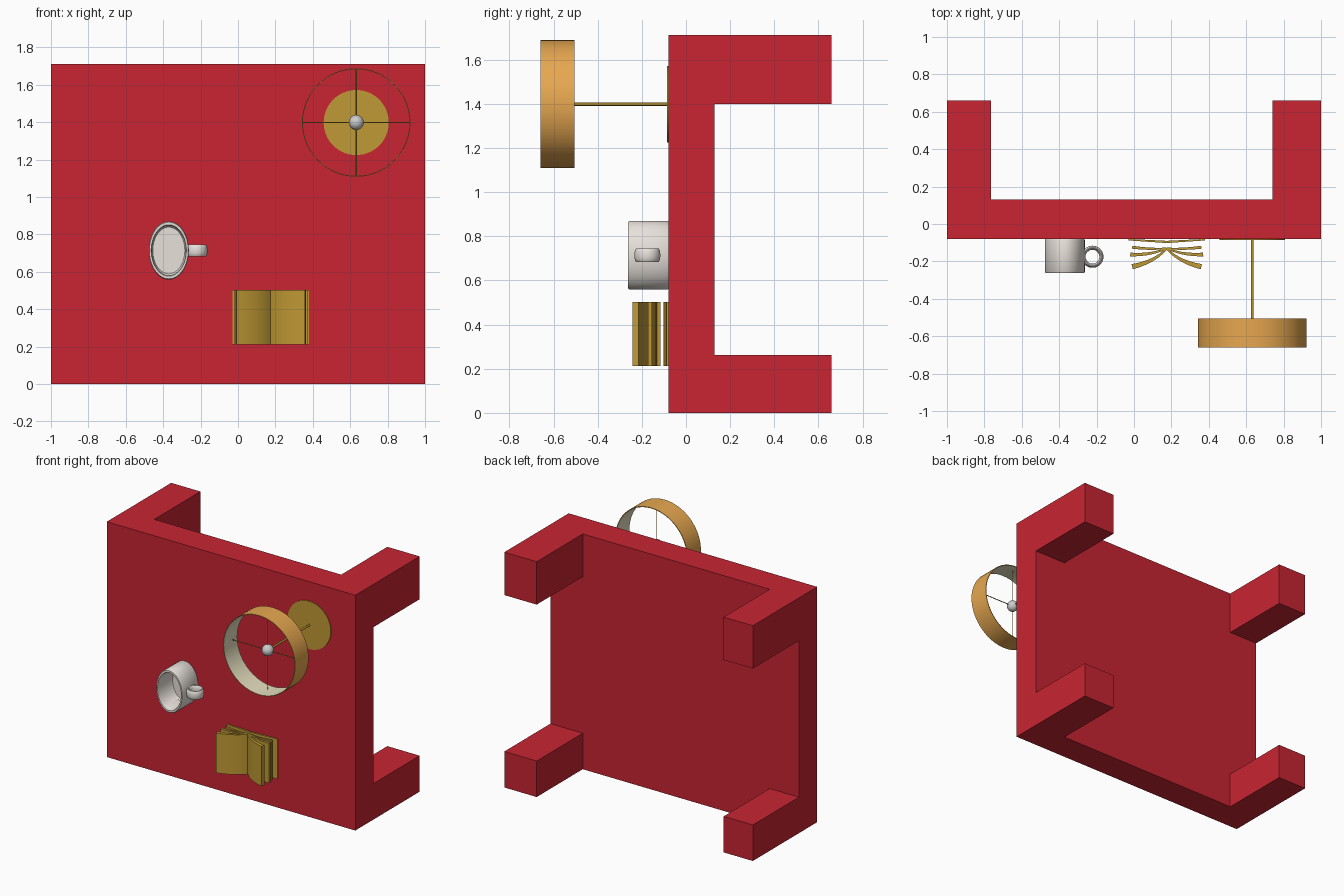
import bpy, bmesh, math
from mathutils import Matrix, Vector

if "Cube" in bpy.data.objects:
    bpy.data.objects.remove(bpy.data.objects["Cube"])


def material(name, rgb):
    m = bpy.data.materials.new(name)
    m.diffuse_color = (*rgb, 1)
    m.use_nodes = True
    m.node_tree.nodes["Principled BSDF"].inputs["Base Color"].default_value = m.diffuse_color
    return m


RED = material("red_paint", (0.58, 0.018, 0.032))
GOLD = material("gold", (0.53, 0.32, 0.035))
ORANGE = material("shade_fabric", (0.80, 0.39, 0.08))
CREAM = material("shade_lining", (0.80, 0.74, 0.52))
WHITE = material("ceramic", (0.80, 0.75, 0.70))
GREY = material("bulb_glass", (0.6, 0.6, 0.6))


def finish(name, bm, mat, smooth=False):
    bmesh.ops.recalc_face_normals(bm, faces=bm.faces)
    me = bpy.data.meshes.new(name)
    bm.to_mesh(me)
    bm.free()
    ob = bpy.data.objects.new(name, me)
    bpy.context.collection.objects.link(ob)
    me.materials.append(mat)
    if smooth:
        bpy.ops.object.select_all(action='DESELECT')
        ob.select_set(True)
        bpy.context.view_layer.objects.active = ob
        bpy.ops.object.shade_smooth_by_angle(angle=math.radians(35))
    return ob


def lathe(name, profile, centre, mat, sx=1, sz=1, steps=64, closed=False):
    """Spin (radius, y) points about a y axis through centre (x, z)."""
    bm = bmesh.new()
    vs = [bm.verts.new((r, y, 0)) for r, y in profile]
    es = [bm.edges.new(p) for p in zip(vs, vs[1:])]
    if closed:
        es.append(bm.edges.new((vs[-1], vs[0])))
    bmesh.ops.spin(bm, geom=vs + es, cent=(0, 0, 0), axis=(0, 1, 0),
                   angle=math.tau, steps=steps)
    bmesh.ops.remove_doubles(bm, verts=bm.verts, dist=1e-5)
    bmesh.ops.transform(bm, verts=bm.verts, matrix=Matrix.Translation((centre[0], 0, centre[1]))
                        @ Matrix.Diagonal((sx, 1, sz, 1)))
    return finish(name, bm, mat, True)


# Table lying on its side: grid slab with the four corner cells drawn out as legs
bm = bmesh.new()
xs, zs = (-1, -0.765, 0.74, 1), (0, 0.262, 1.4, 1.712)
v = [[bm.verts.new((x, -0.08, z)) for z in zs] for x in xs]
for i in range(3):
    for j in range(3):
        bm.faces.new((v[i][j], v[i + 1][j], v[i + 1][j + 1], v[i][j + 1]))
geom = bmesh.ops.extrude_face_region(bm, geom=bm.faces[:], use_keep_orig=True)["geom"]
bmesh.ops.translate(bm, verts=[g for g in geom if isinstance(g, bmesh.types.BMVert)], vec=(0, 0.21, 0))
corners = []
for f in [g for g in geom if isinstance(g, bmesh.types.BMFace)]:
    c = f.calc_center_median()
    if (c.x < -0.7 or c.x > 0.7) and (c.z < 0.3 or c.z > 1.4):
        corners.append(f)
legs = bmesh.ops.extrude_discrete_faces(bm, faces=corners)["faces"]
for f in legs:
    bmesh.ops.translate(bm, verts=f.verts[:], vec=(0, 0.53, 0))
bmesh.ops.recalc_face_normals(bm, faces=bm.faces)
bmesh.ops.dissolve_limit(bm, angle_limit=0.01, verts=bm.verts, edges=bm.edges)
finish("table", bm, RED)

# Mug: oval cup opening to the front
lathe("mug_cup", [(0, -0.08), (0.98, -0.08), (1, -0.086), (1, -0.255), (0.97, -0.262),
                  (0.88, -0.262), (0.85, -0.255), (0.85, -0.11), (0.8, -0.1), (0, -0.1)],
      (-0.37, 0.714), WHITE, 0.107, 0.156)

# Mug handle: ring with a tall oval section
bm = bmesh.new()
N, M = 40, 14
ring = []
for i in range(N):
    a = math.tau * i / N
    row = []
    for j in range(M):
        b = math.tau * j / M
        r = 0.048 + 0.011 * math.cos(b)
        row.append(bm.verts.new((-0.222 + r * math.cos(a), -0.175 + r * math.sin(a),
                                 0.714 + 0.032 * math.sin(b))))
    ring.append(row)
for i in range(N):
    for j in range(M):
        k, l = (i + 1) % N, (j + 1) % M
        bm.faces.new((ring[i][j], ring[k][j], ring[k][l], ring[i][l]))
finish("mug_handle", bm, WHITE, True)


# Open book: curved strips, each a smooth path from spine to outer edge with thickness
def strip(name, a, b, c, t0, t1, side, steps=12):
    a, b, c = (Vector(p) for p in (a, b, c))
    b = 2 * b - (a + c) / 2
    front, back = [], []
    for i in range(steps + 1):
        t = i / steps
        p = a * (1 - t) ** 2 + b * 2 * t * (1 - t) + c * t * t
        d = ((b - a) * (1 - t) + (c - b) * t).normalized()
        h = Vector((-d.y, d.x)) * (t0 + (t1 - t0) * t) / 2
        front.append(p + h)
        back.append(p - h)
    bm = bmesh.new()
    rows = [[bm.verts.new((0.175 + side * p.x, p.y, z)) for z in (0.212, 0.502)]
            for p in front + back[::-1]]
    n = len(rows)
    for i in range(n):
        k = (i + 1) % n
        bm.faces.new((rows[i][0], rows[k][0], rows[k][1], rows[i][1]))
    for e in (0, 1):
        for i in range(steps):
            bm.faces.new([rows[q][e] for q in (i, i + 1, n - 2 - i, n - 1 - i)])
    finish(name, bm, GOLD, True)


for side, label in ((-1, "left"), (1, "right")):
    strip(f"book_cover_{label}", (0, -0.096), (0.1, -0.09), (0.204, -0.084), 0.012, 0.008, side)
    strip(f"book_pages_back_{label}", (0.0, -0.13), (0.09, -0.132), (0.185, -0.124), 0.008, 0.016, side)
    strip(f"book_pages_middle_{label}", (0.0, -0.13), (0.09, -0.157), (0.195, -0.163), 0.008, 0.02, side)
    strip(f"book_pages_front_{label}", (0.0, -0.132), (0.08, -0.192), (0.185, -0.228), 0.008, 0.028, side)

# Lamp: base disc, pole, bulb, drum shade and spokes
C = (0.632, 1.398)
lathe("lamp_base", [(0, -0.078), (0.174, -0.078), (0.174, -0.085), (0, -0.085)], C, GOLD)
lathe("lamp_pole", [(0, -0.082), (0.007, -0.082), (0.007, -0.56), (0, -0.56)], C, GOLD, steps=16)
shade = lathe("lamp_shade", [(0.29, -0.505), (0.29, -0.66), (0.285, -0.66), (0.285, -0.505)],
              C, ORANGE, closed=True)
shade.data.materials.append(CREAM)
for p in shade.data.polygons:
    if math.hypot(p.center.x - C[0], p.center.z - C[1]) < 0.2866:
        p.material_index = 1

bm = bmesh.new()
bmesh.ops.create_uvsphere(bm, u_segments=32, v_segments=16, radius=0.04,
                          matrix=Matrix.Translation((C[0], -0.56, C[1])))
finish("lamp_bulb", bm, GREY, True)

for name, axis in (("spoke_across", 'Y'), ("spoke_upright", 'Z')):
    bm = bmesh.new()
    turn = Matrix.Rotation(math.pi / 2, 4, 'Y') if axis == 'Y' else Matrix.Identity(4)
    bmesh.ops.create_cone(bm, cap_ends=True, segments=8, radius1=0.003, radius2=0.003,
                          depth=0.574, matrix=Matrix.Translation((C[0], -0.56, C[1])) @ turn)
    finish(name, bm, GOLD, True)
